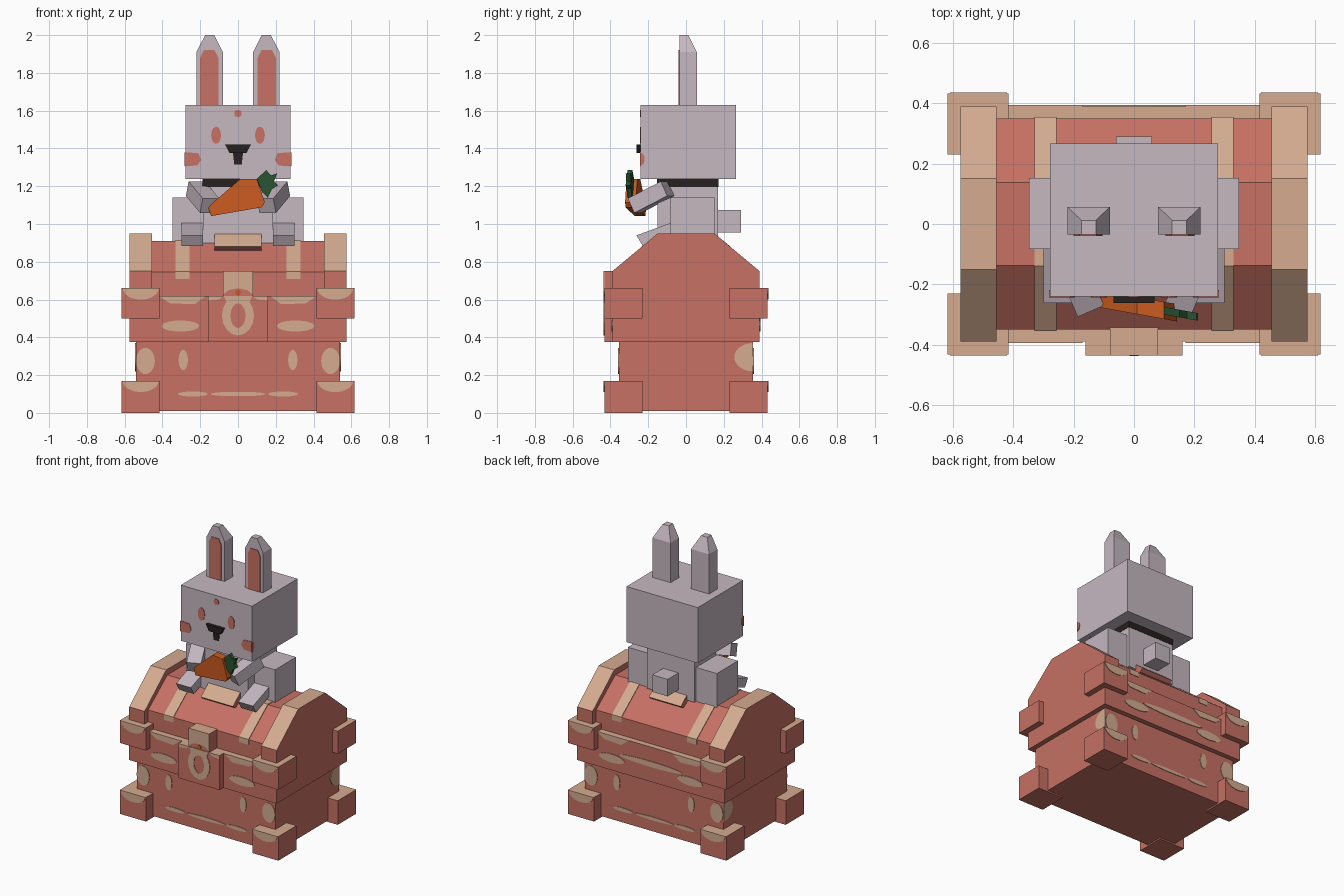
import bpy, bmesh, math
from mathutils import Vector, Matrix

if "Cube" in bpy.data.objects:
    bpy.data.objects.remove(bpy.data.objects["Cube"])


def material(name, rgb):
    m = bpy.data.materials.new(name)
    m.diffuse_color = (*rgb, 1)
    m.use_nodes = True
    m.node_tree.nodes["Principled BSDF"].inputs["Base Color"].default_value = m.diffuse_color
    return m


RED = material("red wood", (0.57, 0.165, 0.127))
TAN = material("tan trim", (0.66, 0.41, 0.28))
FUR = material("pale fur", (0.56, 0.48, 0.53))
DARK = material("dark brown", (0.02, 0.014, 0.013))
ORANGE = material("orange", (0.60, 0.105, 0.014))
GREEN = material("leaf green", (0.022, 0.085, 0.03))


def finish(name, bm, mat, top=None):
    """Make an object; faces that look upward may take a second colour."""
    bmesh.ops.recalc_face_normals(bm, faces=bm.faces)
    me = bpy.data.meshes.new(name)
    me.materials.append(mat)
    if top:
        me.materials.append(top)
        for f in bm.faces:
            f.material_index = int(f.normal.z > 0.1)
    bm.to_mesh(me)
    bm.free()
    ob = bpy.data.objects.new(name, me)
    bpy.context.collection.objects.link(ob)
    return ob


def prism(name, pts, axis, a, b, mat, top=None, shear=0.0):
    """Extrude a profile along x (yz points), y (xz points)."""
    bm = bmesh.new()
    rings = []
    for t in (a, b):
        co = [(t, p, q) if axis == 'x' else (p, t + shear * p, q) for p, q in pts]
        rings.append([bm.verts.new(c) for c in co])
    n = len(pts)
    bm.faces.new(rings[0])
    bm.faces.new(rings[1])
    for i in range(n):
        j = (i + 1) % n
        bm.faces.new((rings[0][i], rings[0][j], rings[1][j], rings[1][i]))
    return finish(name, bm, mat, top)


def box(name, x0, x1, y0, y1, z0, z1, mat, top=None):
    return prism(name, [(y0, z0), (y1, z0), (y1, z1), (y0, z1)], 'x', x0, x1, mat, top)


def arc(cx, cz, rx, rz, a0=0, a1=360, n=14):
    full = a1 - a0 == 360
    return [(cx + rx * math.cos(t), cz + rz * math.sin(t)) for t in
            (math.radians(a0 + (a1 - a0) * i / (n if full else n - 1)) for i in range(n))]


def patch(name, pts, y, mat=TAN, mirror=True):
    """Thin painted plate on a face at y, optionally mirrored in x."""
    out = y + math.copysign(0.004, y)
    for s in ((1, -1) if mirror else (1,)):
        prism(name, [(s * p, q) for p, q in pts], 'y', y, out, mat)


def sym(half):
    """Close a profile given from its +y half, bottom to top."""
    return half + [(-y, z) for y, z in reversed(half)]


# chest body, wide band and lid
box("chest_base", -0.54, 0.54, -0.355, 0.355, 0.01, 0.375, RED)
box("chest_band", -0.575, 0.575, -0.39, 0.39, 0.375, 0.62, RED, TAN)
prism("lid", sym([(0.35, 0.62), (0.35, 0.745), (0.137, 0.91)]), 'x', -0.455, 0.455, RED)
prism("lid_center_plate", [(0.21, 0.86), (0.236, 0.88), (0.15, 0.95), (-0.15, 0.95),
      (-0.236, 0.88), (-0.21, 0.86)], 'x', -0.125, 0.125, RED, TAN)

for s in (1, -1):
    # lid end caps and painted lid stripes
    prism("lid_end_cap", sym([(0.39, 0.62), (0.39, 0.75), (0.15, 0.95)]), 'x',
          s * 0.455, s * 0.575, RED, TAN)
    prism("lid_stripe", sym([(0.354, 0.71), (0.354, 0.748), (0.139, 0.914)]), 'x',
          s * 0.257, s * 0.33, TAN)
    for t in (1, -1):
        # corner feet and corner blocks
        x, y = sorted((s * 0.415, s * 0.617)), sorted((t * 0.23, t * 0.432))
        box("chest_foot", *x, *y, 0, 0.17, RED, TAN)
        box("corner_block", *x, *y, 0.5, 0.66, RED, TAN)
    # worn patch on the chest sides, toward the back
    px = sorted((s * 0.54, s * 0.544))
    prism("side_patch", arc(0.355, 0.295, 0.1, 0.075, 90, 270), 'x', *px, TAN)

for t in (1, -1):
    # painted patches on front and back
    for z in (0.17, 0.66):
        patch("corner_paint", arc(0.515, z, 0.095, 0.06, 180, 360), t * 0.432)
    patch("band_oval", arc(0.305, 0.46, 0.1, 0.03), t * 0.39)
    patch("band_edge_paint", [(0.17, 0.62), (0.42, 0.62), (0.36, 0.58), (0.23, 0.575)], t * 0.39)
    patch("base_oval", arc(0.29, 0.28, 0.025, 0.055), t * 0.355)
    patch("base_corner_paint", arc(0.49, 0.275, 0.05, 0.07), t * 0.355)
    patch("base_line", arc(0, 0.1, 0.15, 0.012), t * 0.355, mirror=False)
    patch("base_line_side", arc(0.24, 0.1, 0.08, 0.014), t * 0.355)
patch("back_band_line", arc(0, 0.5, 0.25, 0.02), 0.39, mirror=False)

# latch
box("latch_plate", -0.16, 0.16, -0.432, -0.38, 0.375, 0.62, RED, TAN)
box("latch_hasp", -0.08, 0.08, -0.432, -0.34, 0.62, 0.75, RED, TAN)
ring = arc(0, 0.515, 0.085, 0.105, 90, -90, 9) + arc(0, 0.515, 0.04, 0.065, -90, 90, 9)
patch("latch_ring", ring, -0.432)
patch("latch_edge_paint", [(0.16, 0.62), (0.075, 0.62), (0.1, 0.6), (0.16, 0.595)], -0.432)
patch("latch_top_paint", [(0, 0.62), (0.0, 0.58), (0.06, 0.58), (0.075, 0.62)], -0.432)
patch("hasp_paint", [(0, 0.66), (0.05, 0.65), (0.08, 0.625), (0.08, 0.75), (0, 0.75)], -0.432)
patch("latch_stud", arc(0, 0.637, 0.015, 0.015), -0.434, ORANGE, False)

# animal body
box("body", -0.185, 0.185, -0.152, 0.17, 0.9, 1.2, FUR)
box("collar", -0.187, 0.187, -0.154, 0.172, 1.195, 1.24, DARK)
box("head", -0.278, 0.278, -0.24, 0.266, 1.238, 1.63, FUR)
box("tail", -0.06, 0.06, 0.165, 0.29, 0.955, 1.075, FUR)

for s in (1, -1):
    # haunches and tilted feet
    x = sorted((s * 0.18, s * 0.347))
    box("haunch", *x, -0.083, 0.152, 0.9, 1.14, FUR)
    prism("paw_foot", [(-0.262, 0.94), (-0.228, 0.883), (-0.05, 0.95), (-0.07, 1.01)], 'x',
          s * 0.184, s * 0.3, FUR)

    # arms reaching forward and inward
    a, b = Vector((s * 0.225, -0.098, 1.187)), Vector((s * 0.15, -0.272, 1.097))
    d = (b - a).normalized()
    side = d.cross(Vector((0, 0, 1))).normalized()
    up = side.cross(d)
    basis = Matrix((d, side, up)).transposed().to_4x4()
    bm = bmesh.new()
    bmesh.ops.create_cube(bm, size=1)
    bmesh.ops.scale(bm, vec=((b - a).length, 0.095, 0.085), verts=bm.verts)
    bmesh.ops.transform(bm, matrix=Matrix.Translation((a + b) / 2) @ basis, verts=bm.verts)
    finish("arm", bm, FUR)

    # ears: box with a tapered tip
    bm = bmesh.new()
    levels = []
    for z, hw, back in ((1.62, 0.07, 0.057), (1.91, 0.07, 0.057), (2.0, 0.024, 0.012)):
        c = s * 0.15
        levels.append([bm.verts.new(v) for v in ((c - hw, -0.035, z), (c + hw, -0.035, z),
                                                 (c + hw, back, z), (c - hw, back, z))])
    for lo, hi in zip(levels, levels[1:]):
        for i in range(4):
            j = (i + 1) % 4
            bm.faces.new((lo[i], lo[j], hi[j], hi[i]))
    bm.faces.new(levels[0])
    bm.faces.new(levels[-1])
    finish("ear", bm, FUR)

    # cheek blush wrapping onto the head side
    cx = sorted((s * 0.276, s * 0.282))
    prism("cheek_side", arc(-0.243, 1.343, 0.025, 0.035, -90, 90, 8), 'x', *cx, RED)

# painted inner ears and face
patch("inner_ear", [(0.104, 1.63), (0.2, 1.63), (0.2, 1.88), (0.18, 1.92), (0.124, 1.92),
                    (0.104, 1.88)], -0.035, RED)
patch("eye", arc(0.116, 1.47, 0.026, 0.046), -0.24, RED)
patch("cheek", [(0.278, 1.305), (0.215, 1.31), (0.195, 1.34), (0.21, 1.375), (0.278, 1.38)],
      -0.24, RED)
patch("forehead_mark", arc(0, 1.585, 0.02, 0.02), -0.24, RED, False)
prism("nose", [(-0.068, 1.42), (-0.045, 1.377), (0.045, 1.377), (0.068, 1.42)], 'y',
      -0.262, -0.235, DARK)
patch("mouth", [(-0.027, 1.38), (-0.02, 1.315), (0.02, 1.315), (0.027, 1.38)], -0.24, DARK, False)

# carrot and its leaves
prism("carrot", [(-0.158, 1.09), (-0.142, 1.042), (0.125, 1.088), (0.142, 1.115), (0.1, 1.237),
                 (0.01, 1.237)], 'y', -0.297, -0.24, ORANGE, shear=-0.18)
prism("carrot_leaves", [(0.1, 1.24), (0.15, 1.285), (0.175, 1.257), (0.207, 1.268), (0.19, 1.225),
                        (0.212, 1.205), (0.18, 1.185), (0.158, 1.14), (0.125, 1.172)], 'y',
      -0.282, -0.257, GREEN, shear=-0.18)
